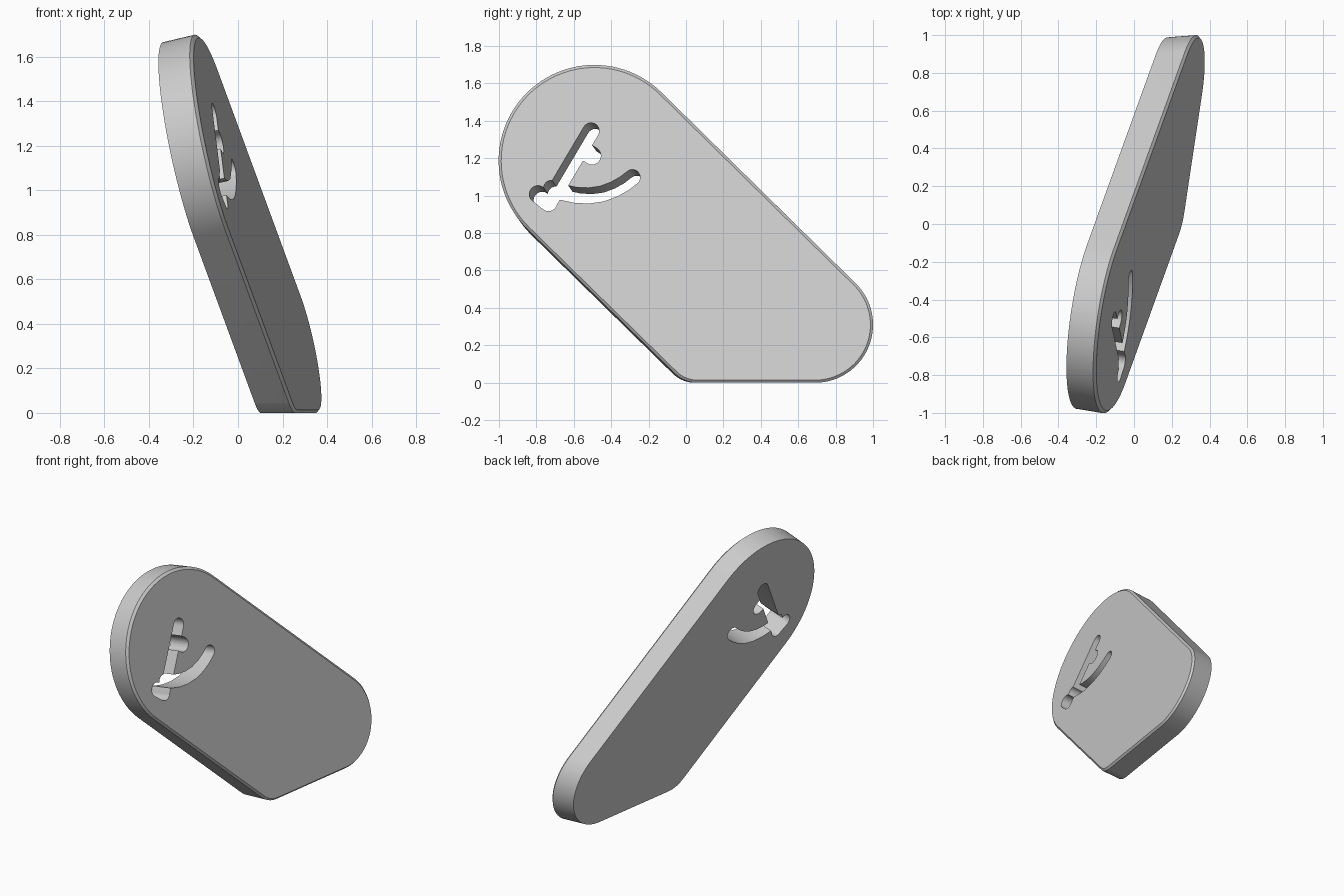
import bpy, bmesh
from math import cos, sin, radians, degrees, atan2, pi
from mathutils import Vector

old = bpy.data.objects.get("Cube")
if old:
    bpy.data.objects.remove(old, do_unlink=True)

# Single grey material
grey = bpy.data.materials.new("light_grey")
grey.use_nodes = True
colour = (0.6, 0.6, 0.6, 1)
grey.diffuse_color = colour
grey.node_tree.nodes["Principled BSDF"].inputs["Base Color"].default_value = colour

# The plate leans: its broad face is a plane over y and z
LEAN_Y, LEAN_Z, OFFSET = 0.15, -0.215, 0.26
NORMAL = Vector((1, -LEAN_Y, -LEAN_Z)).normalized()
THICK, CHAMFER = 0.16, 0.014


def on_plane(y, z, depth=0.0):
    """Point on the broad face, moved straight back in x by depth."""
    return Vector((OFFSET + LEAN_Y * y + LEAN_Z * z - depth, y, z))


def arc(cy, cz, r, start, end, steps):
    angles = [radians(start + (end - start) * i / steps) for i in range(steps + 1)]
    return [(cy + r * cos(a), cz + r * sin(a)) for a in angles]


def loft(name, rings):
    """Solid through matching rings, capped at both ends."""
    bm = bmesh.new()
    loops = [[bm.verts.new(p) for p in ring] for ring in rings]
    for a, b in zip(loops, loops[1:]):
        for i in range(len(a)):
            j = (i + 1) % len(a)
            bm.faces.new((a[i], a[j], b[j], b[i]))
    bm.faces.new(loops[0])
    bm.faces.new(loops[-1])
    bmesh.ops.recalc_face_normals(bm, faces=bm.faces)
    mesh = bpy.data.meshes.new(name)
    bm.to_mesh(mesh)
    bm.free()
    obj = bpy.data.objects.new(name, mesh)
    bpy.context.collection.objects.link(obj)
    mesh.materials.append(grey)
    return obj


# Plate outline: large round end, small lower corner, rounded foot end
SIDE = 45.7
CORNERS = [
    (-0.49, 1.187, 0.512, SIDE, SIDE + 180, 48),
    (0.06, 0.17, 0.17, SIDE + 180, 270, 12),
    (0.69, 0.31, 0.31, -90, SIDE, 36),
]


def outline(inset, depth, shifts=((0, 0), (0, 0), (0, 0))):
    ring = []
    for (cy, cz, r, a, b, n), (dy, dz) in zip(CORNERS, shifts):
        for y, z in arc(cy, cz, r - inset, a, b, n):
            ring.append(on_plane(y + dy, z + dz, depth))
    return ring


# The back is a little shorter at the foot, so the foot rests flat
top_shift = (NORMAL.y * -THICK, NORMAL.z * -THICK)
foot_shift = (-0.012, 0.0)
plate = loft("leaning_plate", [
    outline(CHAMFER, 0),
    outline(0, CHAMFER),
    outline(0, THICK / NORMAL.x, (top_shift, foot_shift, foot_shift)),
])


def slot(name, path, r, steps=12):
    """Round-ended cutter of half width r along a path of (y, z) points."""
    pts = [Vector(p) for p in path]
    left, right = [], []
    for i, p in enumerate(pts):
        d = (pts[min(i + 1, len(pts) - 1)] - pts[max(i - 1, 0)]).normalized()
        side = Vector((-d.y, d.x)) * r
        left.append(p + side)
        right.append(p - side)

    def cap(p, edge):
        a = degrees(atan2(edge.y - p.y, edge.x - p.x))
        return arc(p.x, p.y, r, a, a + 180, steps)

    ring = cap(pts[0], left[0]) + [tuple(p) for p in right[1:-1]]
    ring += cap(pts[-1], right[-1]) + [tuple(p) for p in reversed(left[1:-1])]
    return loft(name, [[on_plane(y, z) + NORMAL * d for y, z in ring]
                       for d in (0.06, -THICK - 0.06)])


# Cut-out: a long bar, two short cross pieces and a curved arm
curve = [(-0.72, 1.04), (-0.66, 1.018), (-0.59, 1.003), (-0.52, 1.0),
         (-0.45, 1.01), (-0.385, 1.034), (-0.33, 1.065), (-0.287, 1.098)]
cutters = [
    slot("bar_cutter", [(-0.508, 1.346), (-0.735, 0.963)], 0.044),
    slot("upper_cross_cutter", [(-0.56, 1.25), (-0.503, 1.214)], 0.048),
    slot("lower_cross_cutter", [(-0.792, 1.008), (-0.735, 0.963)], 0.046),
    slot("curved_arm_cutter", curve, 0.042),
]
bpy.context.view_layer.objects.active = plate
for cutter in cutters:
    cutter.hide_render = True
    mod = plate.modifiers.new(cutter.name, 'BOOLEAN')
    mod.operation = 'DIFFERENCE'
    mod.solver = 'EXACT'
    mod.object = cutter
    bpy.ops.object.modifier_apply(modifier=mod.name)
    bpy.data.objects.remove(cutter, do_unlink=True)

# Smooth round walls, crisp edges
bpy.ops.object.select_all(action='DESELECT')
plate.select_set(True)
bpy.ops.object.shade_smooth_by_angle(angle=radians(25))
